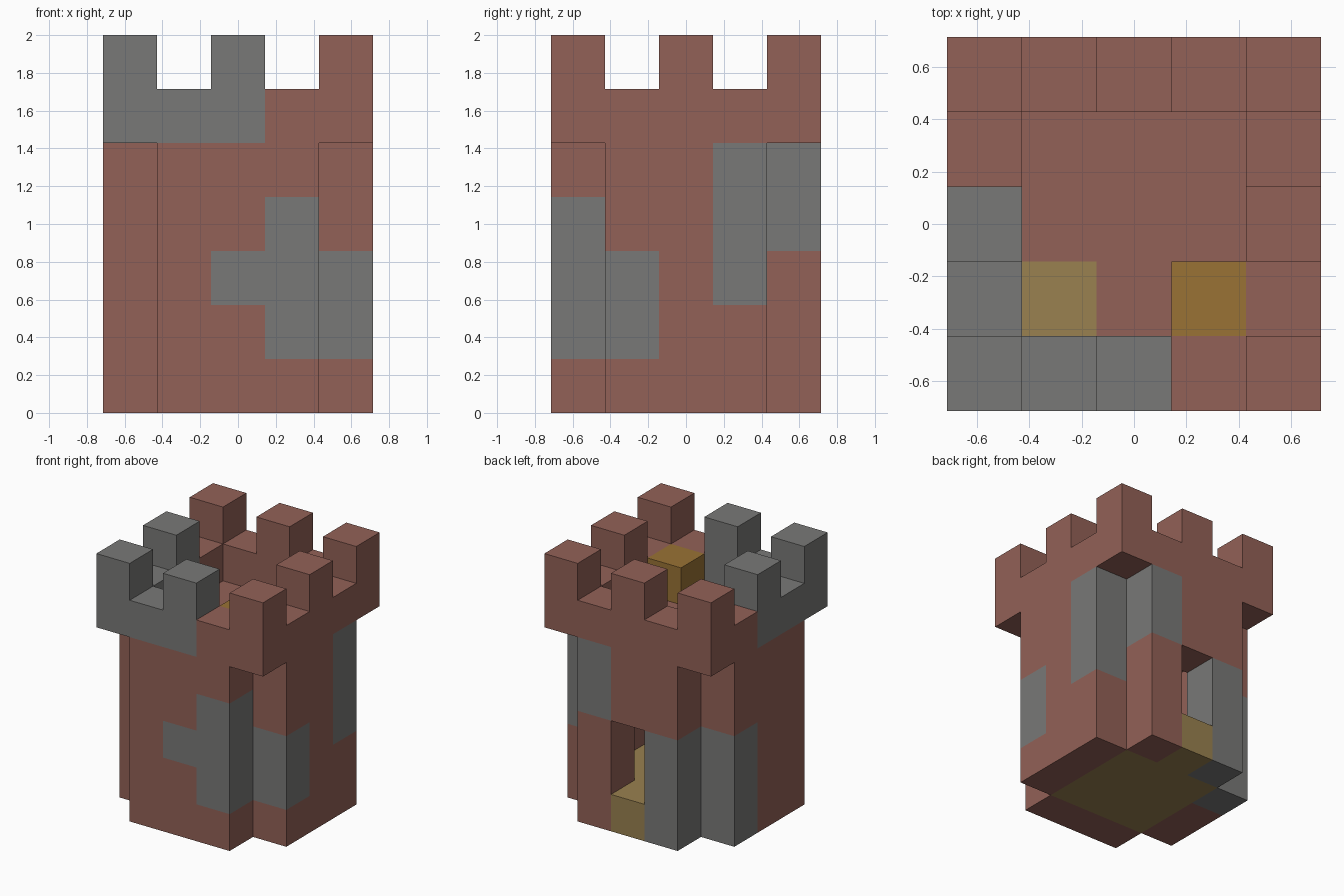
import bpy
import bmesh
from mathutils import Vector

old = bpy.data.objects.get("Cube")
if old:
    bpy.data.objects.remove(old, do_unlink=True)

WIDE, TALL = 5, 7
S = 2 / TALL          # block size
DOOR = (2, 4)         # column of the rear doorway


def make_material(name, rgb):
    m = bpy.data.materials.new(name)
    m.use_nodes = True
    m.diffuse_color = (*rgb, 1)
    bsdf = m.node_tree.nodes["Principled BSDF"]
    bsdf.inputs["Base Color"].default_value = (*rgb, 1)
    bsdf.inputs["Roughness"].default_value = 0.9
    return m


BRICK, STONE, PLANK, GOLD = range(4)
materials = [
    make_material("red_brick", (0.29, 0.12, 0.095)),
    make_material("grey_stone", (0.19, 0.19, 0.185)),
    make_material("tan_planks", (0.32, 0.22, 0.08)),
    make_material("gold_wood", (0.32, 0.17, 0.035)),
]

# Grey repair patches: column -> (first level, last level)
patches = {
    (3, 0): (1, 3), (2, 0): (2, 2), (4, 1): (1, 2),
    (4, 3): (2, 4), (3, 4): (3, 4),
    (1, 4): (0, 2), (0, 3): (0, 2),
}
grey_crown = {(0, 0), (1, 0), (2, 0), (0, 1), (0, 2)}

columns = [(x, y) for x in range(WIDE) for y in range(WIDE)]
inner = {c for c in columns if 0 < c[0] < 4 and 0 < c[1] < 4}
rim = [c for c in columns if c not in inner]
corners = {c for c in columns if c[0] in (0, 4) and c[1] in (0, 4)}

parts = {n: {} for n in ("tower_walls", "room_floor", "roof_deck", "parapet", "merlons", "chest")}

# Walls without corner columns, with a two-block doorway
for c in rim:
    if c in corners:
        continue
    low, high = patches.get(c, (9, 9))
    for z in range(5):
        if c == DOOR and z < 3:
            continue
        parts["tower_walls"][(*c, z)] = STONE if low <= z <= high else BRICK

# Plank floor running out through the doorway, and the deck with its hatch
for c in inner | {DOOR}:
    parts["room_floor"][(*c, 0)] = PLANK
for c in inner:
    parts["roof_deck"][(*c, 4)] = PLANK if c == (1, 1) else BRICK

# Overhanging parapet with alternating merlons
for c in rim:
    colour = STONE if c in grey_crown else BRICK
    parts["parapet"][(*c, 5)] = colour
    if c[0] % 2 == 0 and c[1] % 2 == 0:
        parts["merlons"][(*c, 6)] = colour

parts["chest"][(3, 1, 5)] = GOLD

solid = set().union(*parts.values())


def build_part(name, blocks):
    """Make the exposed skin of a group of blocks, joining flat areas."""
    bm = bmesh.new()
    for cell, colour in blocks.items():
        centre = (Vector(cell) + Vector((-2, -2, 0.5))) * S
        for axis in range(3):
            for sign in (-1, 1):
                n = Vector((0, 0, 0))
                n[axis] = sign
                if tuple(int(a + b) for a, b in zip(cell, n)) in solid:
                    continue
                u = Vector((0, 0, 0))
                u[(axis + 1) % 3] = 1
                v = n.cross(u)
                ring = [u + v, v - u, -u - v, u - v]
                face = bm.faces.new([bm.verts.new(centre + (n + r) * S / 2) for r in ring])
                face.material_index = colour
    bmesh.ops.remove_doubles(bm, verts=bm.verts, dist=S / 100)
    bmesh.ops.dissolve_limit(bm, angle_limit=0.01, verts=bm.verts, edges=bm.edges,
                             delimit={"MATERIAL"})
    mesh = bpy.data.meshes.new(name)
    bm.to_mesh(mesh)
    bm.free()
    for m in materials:
        mesh.materials.append(m)
    bpy.context.scene.collection.objects.link(bpy.data.objects.new(name, mesh))


for part_name, part_blocks in parts.items():
    build_part(part_name, part_blocks)
